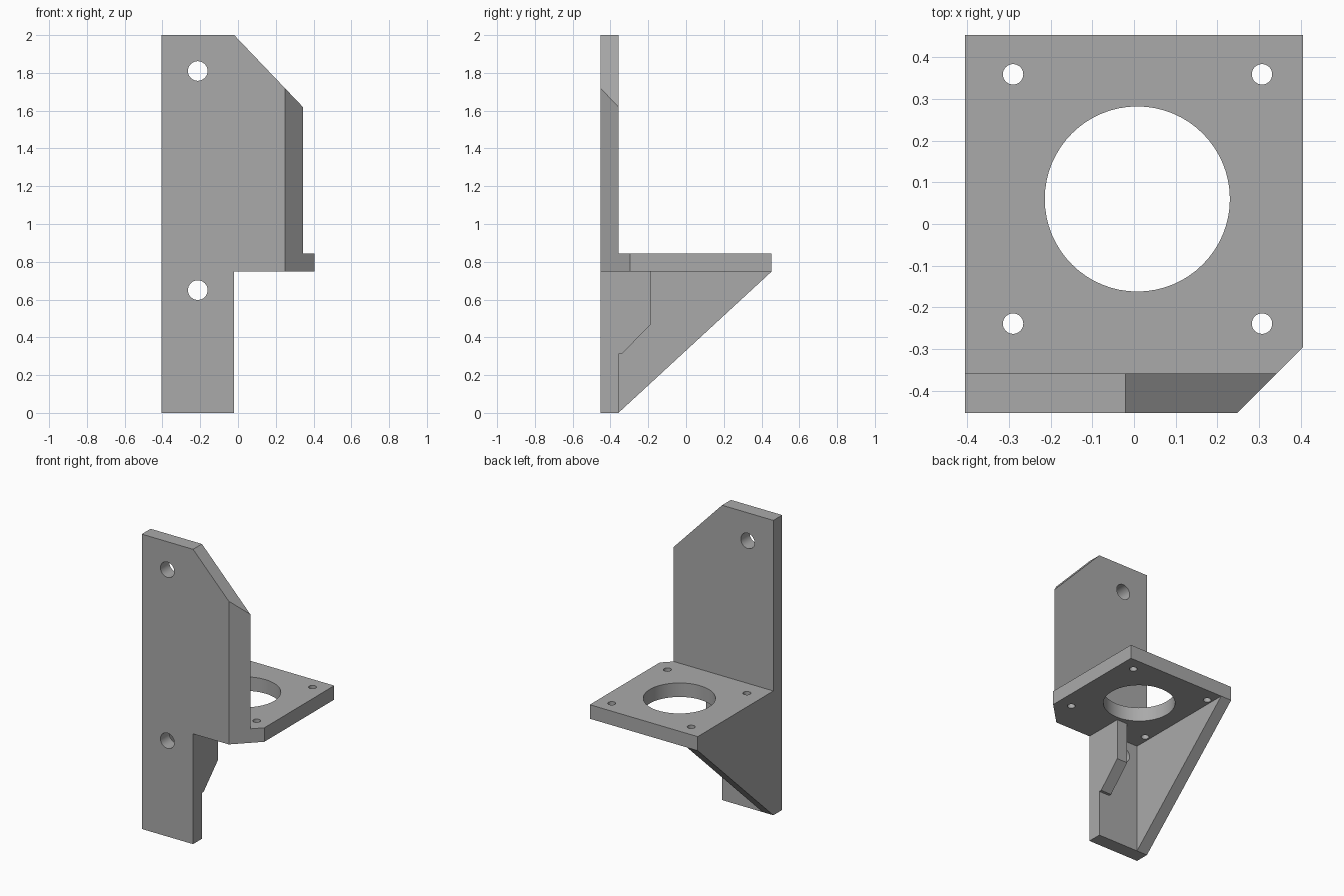
import bpy, bmesh, math
from mathutils import Vector

cube = bpy.data.objects.get("Cube")
if cube:
    bpy.data.objects.remove(cube, do_unlink=True)

grey = bpy.data.materials.new("plain_grey")
grey.use_nodes = True
colour = (0.4, 0.4, 0.4, 1)
grey.diffuse_color = colour
grey.node_tree.nodes["Principled BSDF"].inputs["Base Color"].default_value = colour

# Overall limits and shared thicknesses
SIDE, DEPTH = 0.405, 0.453
WALL_BACK = -0.358
SHELF_LOW, SHELF_TOP = 0.748, 0.843
FLANGE_X = -0.02
RIB = 0.08


def prism(name, points, axis, low, high):
    """Extrude a 2D outline along one axis from low to high."""
    def place(a, b, c):
        return {"x": (c, a, b), "y": (a, c, b), "z": (a, b, c)}[axis]
    bm = bmesh.new()
    face = bm.faces.new([bm.verts.new(place(a, b, low)) for a, b in points])
    grown = bmesh.ops.extrude_face_region(bm, geom=[face])
    moved = [g for g in grown["geom"] if isinstance(g, bmesh.types.BMVert)]
    bmesh.ops.translate(bm, verts=moved, vec=Vector(place(0, 0, high - low)))
    bmesh.ops.recalc_face_normals(bm, faces=bm.faces)
    mesh = bpy.data.meshes.new(name)
    bm.to_mesh(mesh)
    bm.free()
    mesh.materials.append(grey)
    obj = bpy.data.objects.new(name, mesh)
    bpy.context.collection.objects.link(obj)
    return obj


def circle(a, b, radius, sides):
    turns = [2 * math.pi * i / sides for i in range(sides)]
    return [(a + radius * math.cos(t), b + radius * math.sin(t)) for t in turns]


def combine(target, tool, operation):
    """Apply a boolean and discard the tool object."""
    tool.hide_render = True
    mod = target.modifiers.new(operation.lower(), "BOOLEAN")
    mod.operation, mod.object, mod.solver = operation, tool, "EXACT"
    bpy.context.view_layer.objects.active = target
    bpy.ops.object.modifier_apply(modifier=mod.name)
    bpy.data.objects.remove(tool, do_unlink=True)


# Upright mounting wall with the sloped shoulder and narrow lower leg
bracket = prism("motor_bracket", [
    (-SIDE, 0), (FLANGE_X, 0), (FLANGE_X, SHELF_LOW), (0.343, SHELF_LOW),
    (0.343, 1.62), (FLANGE_X, 2), (-SIDE, 2)], "y", -DEPTH, WALL_BACK)

# Horizontal shelf with its clipped front corner
shelf = prism("shelf", [
    (-SIDE, -DEPTH), (0.248, -DEPTH), (SIDE, -0.298), (SIDE, DEPTH),
    (-SIDE, DEPTH)], "z", SHELF_LOW, SHELF_TOP)
combine(bracket, shelf, "UNION")

# Large triangular side gusset
gusset = prism("side_gusset", [
    (-0.4, 0), (WALL_BACK, 0), (DEPTH, SHELF_LOW), (DEPTH, 0.8),
    (-0.4, 0.8)], "x", -SIDE, -SIDE + RIB)
combine(bracket, gusset, "UNION")

# Small brace on the inner edge of the leg
brace = prism("small_brace", [
    (-0.4, 0.312), (-0.34, 0.312), (-0.185, 0.47), (-0.185, 0.8),
    (-0.4, 0.8)], "x", FLANGE_X - RIB, FLANGE_X)
combine(bracket, brace, "UNION")

# Continue the clipped corner up the wall
corner = prism("corner_cutter", [
    (0.148, -0.553), (0.505, -0.553), (0.505, -0.196)], "z", 0.6, 2.1)
combine(bracket, corner, "DIFFERENCE")

# Motor opening and its four screw holes
opening = prism("opening_cutter", circle(0.008, 0.06, 0.222, 64), "z", 0.7, 0.9)
combine(bracket, opening, "DIFFERENCE")
for x in (-0.29, 0.307):
    for y in (-0.239, 0.359):
        hole = prism("screw_cutter", circle(x, y, 0.0245, 32), "z", 0.7, 0.9)
        combine(bracket, hole, "DIFFERENCE")

# Two wall mounting holes
for z in (0.65, 1.81):
    hole = prism("wall_cutter", circle(-0.213, z, 0.052, 32), "y", -0.5, -0.3)
    combine(bracket, hole, "DIFFERENCE")

# Merge flat regions and shade the bores smoothly
bm = bmesh.new()
bm.from_mesh(bracket.data)
bmesh.ops.remove_doubles(bm, verts=bm.verts, dist=0.0005)
bmesh.ops.dissolve_limit(bm, angle_limit=math.radians(0.5),
                         verts=bm.verts, edges=bm.edges)
bm.to_mesh(bracket.data)
bm.free()
bpy.ops.object.select_all(action="DESELECT")
bracket.select_set(True)
bpy.context.view_layer.objects.active = bracket
bpy.ops.object.shade_smooth_by_angle(angle=math.radians(30))
